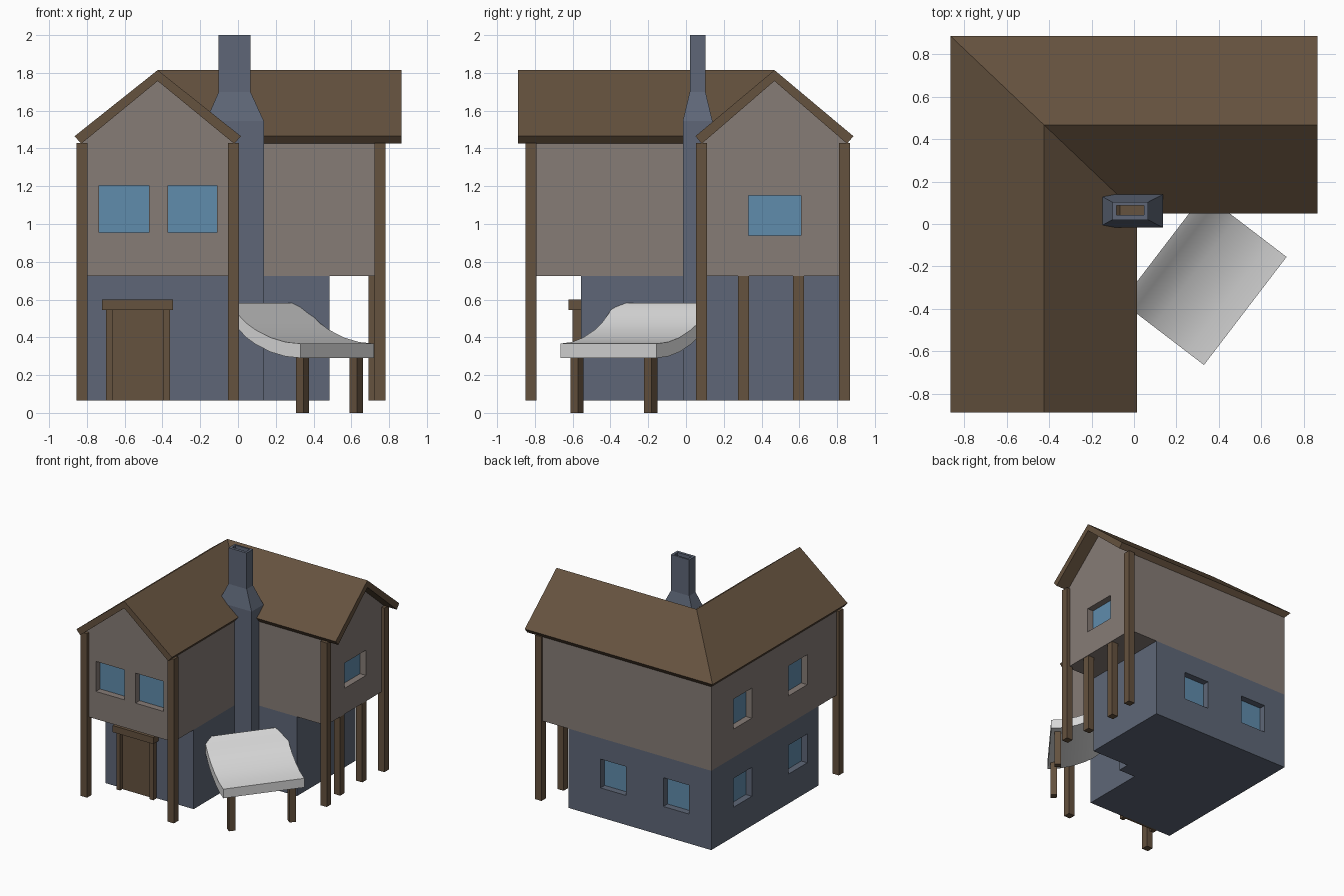
import bpy, bmesh, math
from mathutils import Vector

if "Cube" in bpy.data.objects:
    bpy.data.objects.remove(bpy.data.objects["Cube"])


def material(name, rgb):
    m = bpy.data.materials.new(name)
    m.diffuse_color = (*rgb, 1)
    m.use_nodes = True
    m.node_tree.nodes["Principled BSDF"].inputs["Base Color"].default_value = m.diffuse_color
    return m


STONE = material("blue grey stone", (0.112, 0.134, 0.184))
PLASTER = material("warm grey plaster", (0.238, 0.200, 0.181))
WOOD = material("brown wood", (0.130, 0.084, 0.049))
GLASS = material("blue glass", (0.117, 0.262, 0.413))
CLOTH = material("pale cloth", (0.70, 0.70, 0.70))

GROUND, FLOOR = 0.065, 0.725      # house bottom and upper storey height
XC, YC = -0.425, 0.468            # centre lines of the two wings


def loft(name, rings, *mats):
    """Closed solid through a list of equal-length point rings."""
    bm = bmesh.new()
    vs = [[bm.verts.new(p) for p in r] for r in rings]
    n = len(rings[0])
    for a, b in zip(vs, vs[1:]):
        for i in range(n):
            j = (i + 1) % n
            bm.faces.new((a[i], a[j], b[j], b[i]))
    bm.faces.new(vs[0])
    cap = bm.faces.new(vs[-1])
    cap.material_index = len(mats) - 1
    bmesh.ops.recalc_face_normals(bm, faces=bm.faces)
    me = bpy.data.meshes.new(name)
    bm.to_mesh(me)
    bm.free()
    for m in mats:
        me.materials.append(m)
    ob = bpy.data.objects.new(name, me)
    bpy.context.collection.objects.link(ob)
    return ob


def rect(x0, x1, y0, y1, z):
    return [(x0, y0, z), (x1, y0, z), (x1, y1, z), (x0, y1, z)]


def box(name, x0, x1, y0, y1, z0, z1, mat):
    return loft(name, [rect(x0, x1, y0, y1, z0), rect(x0, x1, y0, y1, z1)], mat)


def elbow(name, profile, y_front, x_end, mat):
    """Sweep a (offset, z) profile around the L-shaped plan."""
    k = 0.95
    return loft(name, [[(XC + u, y_front, z) for u, z in profile],
                       [(XC + u, YC - k * u, z) for u, z in profile],
                       [(x_end, YC - k * u, z) for u, z in profile]], mat)


# Two storeys and the roof
W = 0.405
lower = elbow("lower_storey", [(-W, GROUND), (W, GROUND), (W, FLOOR), (-W, FLOOR)],
              -0.555, 0.485, STONE)
upper = elbow("upper_storey", [(-W, FLOOR), (W, FLOOR), (W, 1.437), (0, 1.768), (-W, 1.437)],
              -0.82, 0.752, PLASTER)
elbow("roof", [(-0.44, 1.465), (0, 1.815), (0.44, 1.465),
               (0.405, 1.425), (0, 1.757), (-0.405, 1.425)], -0.89, 0.865, WOOD)


# Recessed windows: wall, outward direction, plane position, span, height range
windows = [
    (upper, "-y", -0.82, -0.735, -0.47, 0.955, 1.205),
    (upper, "-y", -0.82, -0.37, -0.11, 0.955, 1.205),
    (upper, "+x", 0.752, 0.33, 0.61, 0.94, 1.15),
]
LEFT, BACK = XC - W, YC + 0.95 * W
for y0, y1 in ((0.32, 0.56), (-0.41, -0.16)):
    windows.append((upper, "-x", LEFT, y0, y1, 0.96, 1.21))
    windows.append((lower, "-x", LEFT, y0, y1, 0.31, 0.55))
for x0, x1 in ((-0.626, -0.388), (-0.045, 0.19)):
    windows.append((lower, "+y", BACK, x0, x1, 0.31, 0.55))

DEPTH = 0.06
for wall, side, plane, a, b, z0, z1 in windows:
    s = 1 if side[0] == "+" else -1

    def slab(name, d0, d1, mat):
        lo, hi = sorted((plane + s * d0, plane + s * d1))
        if side[1] == "x":
            return box(name, lo, hi, a, b, z0, z1, mat)
        return box(name, a, b, lo, hi, z0, z1, mat)

    cutter = slab("window_cutter", -DEPTH, 0.05, wall.data.materials[0])
    cutter.hide_render = True
    mod = wall.modifiers.new("window", "BOOLEAN")
    mod.operation, mod.solver, mod.object = "DIFFERENCE", "EXACT", cutter
    bpy.context.view_layer.objects.active = wall
    bpy.ops.object.modifier_apply(modifier=mod.name)
    bpy.data.objects.remove(cutter)
    slab("window_glass", -DEPTH - 0.002, -DEPTH + 0.005, GLASS)


# Corner posts and the short posts under the overhang
P = 0.029
for x, y, top in ((-0.825, -0.82, 1.43), (-0.025, -0.82, 1.43),
                  (0.752, 0.081, 1.43), (0.752, 0.84, 1.43),
                  (0.719, 0.305, FLOOR), (0.719, 0.595, FLOOR)):
    box("house_post", x - P, x + P, y - P, y + P, GROUND, top, WOOD)

# Door with frame
box("door", -0.69, -0.37, -0.57, -0.55, GROUND, 0.545, WOOD)
for x in (-0.70, -0.395):
    box("door_jamb", x, x + 0.035, -0.60, -0.55, GROUND, 0.545, WOOD)
box("door_lintel", -0.72, -0.345, -0.622, -0.55, 0.545, 0.60, WOOD)

# Chimney with tapered shoulder and open flue
base = (-0.17, 0.137, -0.017, 0.14)
stack = (-0.102, 0.066, 0.02, 0.103)
flue = (-0.083, 0.046, 0.043, 0.088)
loft("chimney", [rect(*base, GROUND), rect(*base, 1.545), rect(*stack, 1.70),
                 rect(*stack, 2.0), rect(*flue, 2.0), rect(*flue, 1.53)], STONE, WOOD)

# Curved cloth awning set diagonally in the inner corner
corner = Vector((0.33, -0.665, 0))
along = Vector((0.607, 0.794, 0))
inward = Vector((-0.794, 0.607, 0))
curve = [(0, 0.367), (0.1, 0.375), (0.2, 0.399), (0.3, 0.44), (0.36, 0.475),
         (0.42, 0.525), (0.455, 0.56), (0.49, 0.582)]
section = curve + [(s, z - 0.076) for s, z in reversed(curve)]
awning = loft("awning", [[corner + along * t + inward * s + Vector((0, 0, z)) for s, z in section]
                         for t in (0, 0.642)], CLOTH)
bpy.ops.object.select_all(action="DESELECT")
awning.select_set(True)
bpy.context.view_layer.objects.active = awning
bpy.ops.object.shade_smooth_by_angle(angle=math.radians(35))

# Awning legs, turned to match it
for c in ((0.341, -0.577, 0), (0.626, -0.187, 0)):
    c, h = Vector(c), 0.025
    rings = [[c + along * h * i + inward * h * j + Vector((0, 0, z))
              for i, j in ((-1, -1), (1, -1), (1, 1), (-1, 1))] for z in (0, 0.305)]
    loft("awning_leg", rings, WOOD)
